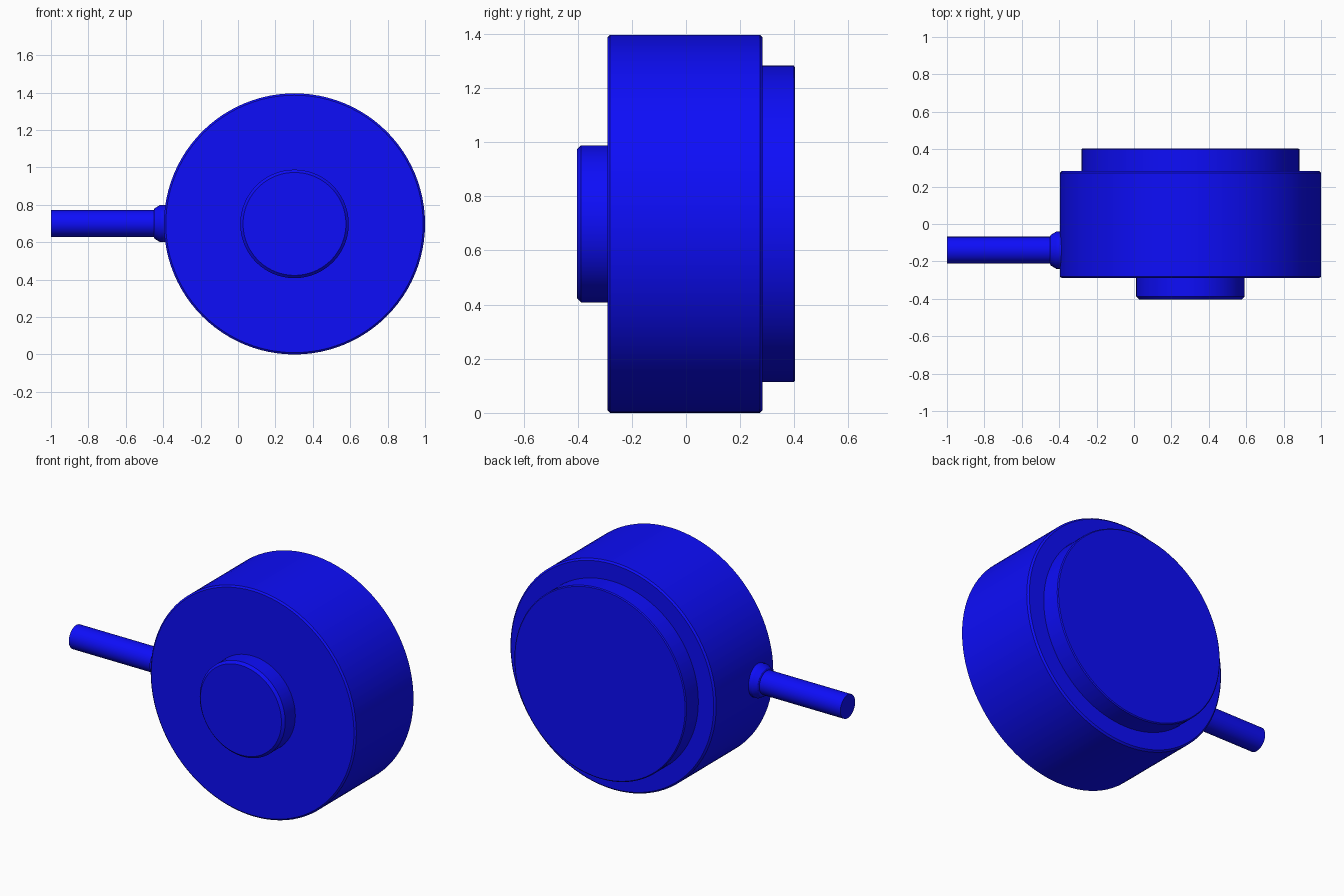
import bpy, bmesh, math
from mathutils import Matrix, Vector

if "Cube" in bpy.data.objects:
    bpy.data.objects.remove(bpy.data.objects["Cube"])

blue = bpy.data.materials.new("blue")
blue.diffuse_color = (0.004, 0.004, 0.95, 1)
blue.use_nodes = True
blue.node_tree.nodes["Principled BSDF"].inputs["Base Color"].default_value = blue.diffuse_color


def lathe(name, profile, centre, axis, segments):
    """Turned solid: profile is (position along axis, radius) pairs, capped at both ends."""
    bm = bmesh.new()
    rot = Vector((0, 0, 1)).rotation_difference(Vector(axis)).to_matrix().to_4x4()
    rings = []
    for d, r in profile:
        rings.append([bm.verts.new((r * math.cos(2 * math.pi * i / segments),
                                    r * math.sin(2 * math.pi * i / segments), d))
                      for i in range(segments)])
    for a, b in zip(rings, rings[1:]):
        for i in range(segments):
            j = (i + 1) % segments
            bm.faces.new((a[i], a[j], b[j], b[i]))
    bm.faces.new(rings[0])
    bm.faces.new(rings[-1])
    bm.transform(Matrix.Translation(centre) @ rot)
    bmesh.ops.recalc_face_normals(bm, faces=bm.faces)
    mesh = bpy.data.meshes.new(name)
    bm.to_mesh(mesh)
    bm.free()
    mesh.materials.append(blue)
    ob = bpy.data.objects.new(name, mesh)
    bpy.context.collection.objects.link(ob)
    bpy.ops.object.select_all(action='DESELECT')
    ob.select_set(True)
    bpy.context.view_layer.objects.active = ob
    bpy.ops.object.shade_smooth_by_angle(angle=math.radians(30))
    return ob


# Drum with stepped back plate and front boss, one turned piece
lathe("drum_body", [
    (-0.403, 0.275), (-0.388, 0.29), (-0.29, 0.29),      # front boss
    (-0.29, 0.688), (-0.281, 0.698),                     # front rim
    (0.273, 0.698), (0.283, 0.688), (0.283, 0.584),      # back rim
    (0.398, 0.584), (0.403, 0.578),                      # back plate
], (0.302, 0, 0.698), (0, 1, 0), 96)

# Collar and pipe on the side
lathe("pipe_collar", [(0.30, 0.1), (0.415, 0.1), (0.445, 0.082), (0.45, 0.072)],
      (0, -0.14, 0.7), (-1, 0, 0), 32)
lathe("side_pipe", [(0.30, 0.072), (1.0, 0.072)], (0, -0.14, 0.7), (-1, 0, 0), 32)
